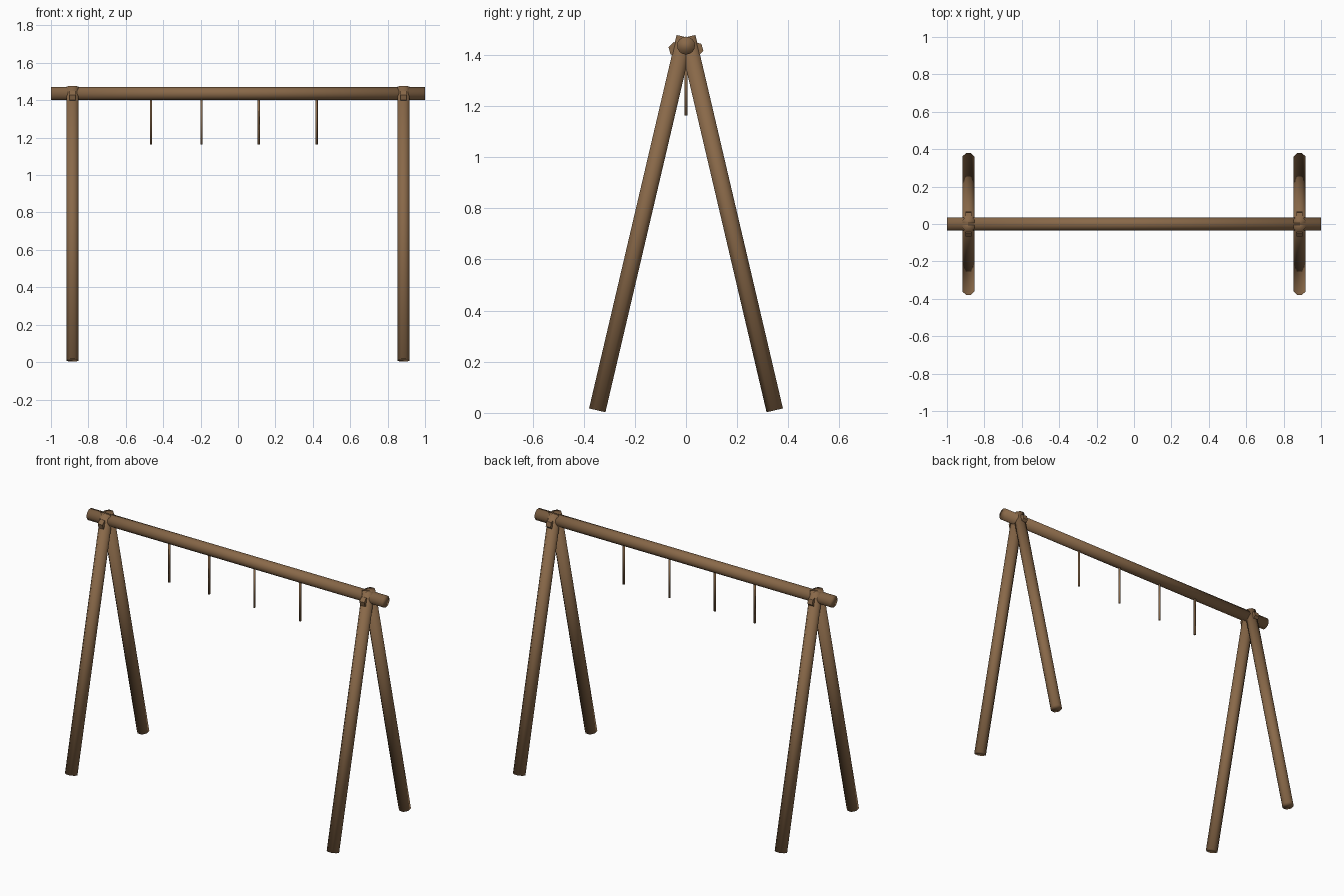
import bpy
import math
from mathutils import Vector

if "Cube" in bpy.data.objects:
    bpy.data.objects.remove(bpy.data.objects["Cube"])

wood = bpy.data.materials.new("brown_wood")
wood.diffuse_color = (0.25, 0.14, 0.066, 1)
wood.use_nodes = True
wood.node_tree.nodes["Principled BSDF"].inputs["Base Color"].default_value = wood.diffuse_color


def rod(name, a, b, radius, sides, smooth=True, turn=0.0):
    """Round bar running from point a to point b."""
    a, b = Vector(a), Vector(b)
    axis = b - a
    bpy.ops.mesh.primitive_cylinder_add(vertices=sides, radius=radius, depth=axis.length)
    ob = bpy.context.object
    ob.name = name
    # spin about the bar's own axis first, then aim it
    aim = axis.to_track_quat('Z', 'Y').to_matrix().to_4x4()
    spin = Vector((0, 0, 1)).to_track_quat('Z', 'Y').to_matrix().to_4x4()
    spin = spin.Rotation(turn, 4, 'Z')
    ob.matrix_world = spin.Translation((a + b) / 2) @ aim @ spin
    ob.data.materials.append(wood)
    if smooth:
        # normals flow over the rounded-off ends
        bpy.ops.object.shade_smooth()
    return ob


# top beam
rod("top_beam", (-1, 0, 1.436), (1, 0, 1.436), 0.035, 16)

# two A-frames: crossing legs with angular bolt heads at the joint
for end, x in (("left", -0.885), ("right", 0.885)):
    for side, s in (("front", -1), ("back", 1)):
        rod(f"{end}_{side}_leg", (x, s * 0.347, 0.010), (x, s * 0.005, 1.470),
            0.0355, 8, turn=math.pi / 8)
        rod(f"{end}_{side}_joint_bolt", (x - 0.016, s * 0.040, 1.422),
            (x + 0.016, s * 0.040, 1.422), 0.029, 6, smooth=False, turn=math.pi / 12)

# hanging bars under the beam
for i, x in enumerate((-0.465, -0.195, 0.111, 0.42)):
    rod(f"hanging_bar_{i + 1}", (x, 0, 1.163), (x, 0, 1.42), 0.0065, 8)
